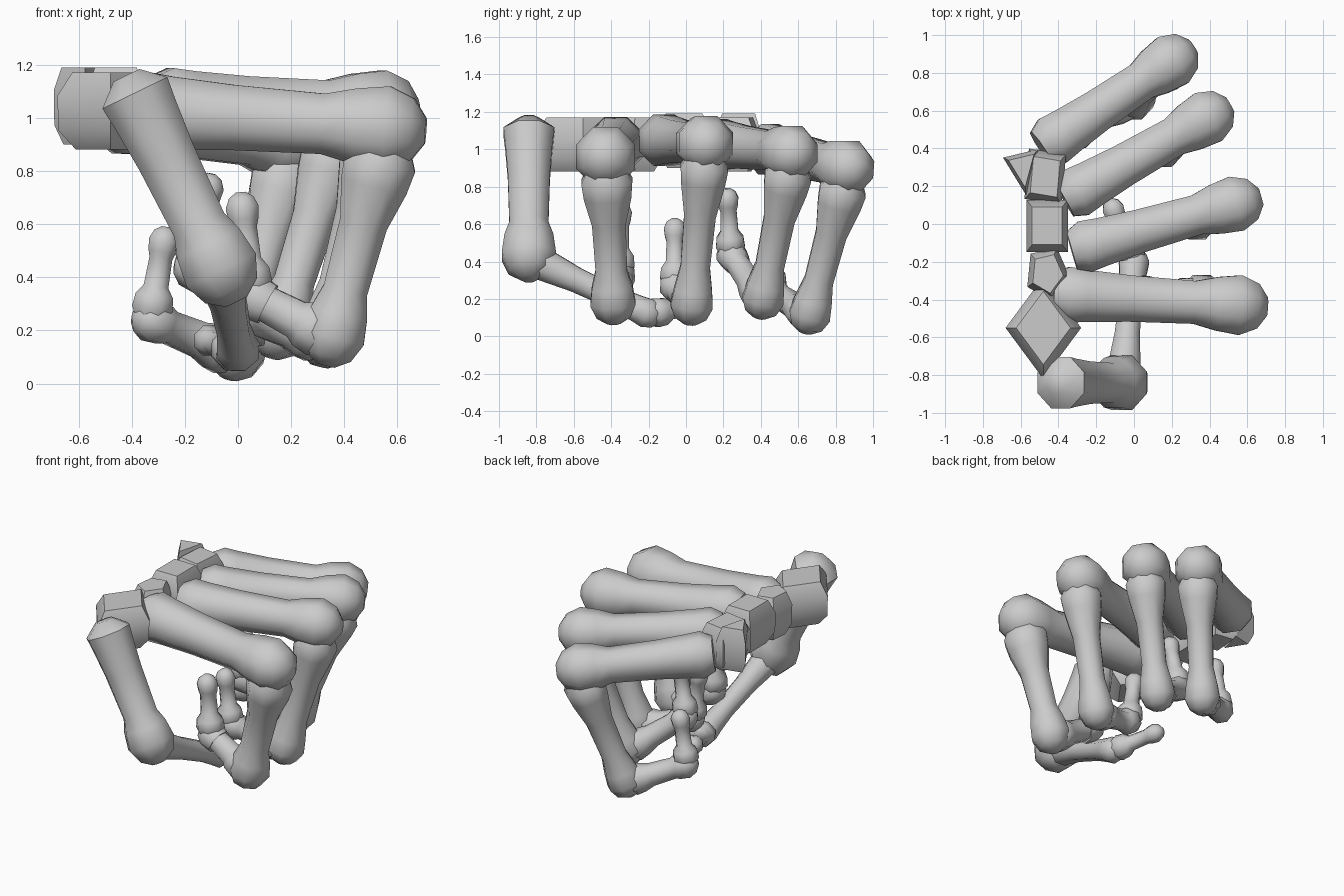
import bpy, bmesh, math
from mathutils import Vector

if "Cube" in bpy.data.objects:
    bpy.data.objects.remove(bpy.data.objects["Cube"])

SIDES = 8

def finish(name, bm, angle):
    bmesh.ops.recalc_face_normals(bm, faces=bm.faces)
    me = bpy.data.meshes.new(name)
    bm.to_mesh(me)
    bm.free()
    ob = bpy.data.objects.new(name, me)
    bpy.context.collection.objects.link(ob)
    bpy.ops.object.select_all(action='DESELECT')
    ob.select_set(True)
    bpy.context.view_layer.objects.active = ob
    bpy.ops.object.shade_smooth_by_angle(angle=math.radians(angle))

def bone(name, a, b, base, shaft, head, cap):
    """Lofted long bone from end a (cap = how flat its base is) to end b (rounded knuckle)."""
    d = b - a
    L = d.length
    d.normalize()
    side = d.cross(Vector((0, 0, 1)) if abs(d.z) < 0.75 else Vector((0, 1, 0))).normalized()
    up = side.cross(d)
    profile = [(0, base * cap), (base * .5, base), (base * 1.1, base * .93),
               (L * .36, shaft * 1.08), (L * .66, shaft),
               (L - head * 1.55, head * .9), (L - head * .85, head),
               (L - head * .3, head * .75), (L, head * .3)]
    bm = bmesh.new()
    rings = []
    for t, r in profile:
        rings.append([bm.verts.new(a + d * t + side * r * math.cos(q) + up * r * math.sin(q))
                      for q in (2 * math.pi * (i + .5) / SIDES for i in range(SIDES))])
    for r0, r1 in zip(rings, rings[1:]):
        for i in range(SIDES):
            j = (i + 1) % SIDES
            bm.faces.new((r0[i], r0[j], r1[j], r1[i]))
    bm.faces.new(rings[0])
    bm.faces.new(rings[-1])
    finish(name, bm, 50)

# Base, shaft and head radius of each kind of bone
KINDS = {"metacarpal": (.15, .115, .16), "proximal_phalanx": (.138, .085, .122),
         "middle_phalanx": (.1, .068, .088), "distal_phalanx": (.085, .048, .063)}

def finger(name, scale, cap, *joints):
    """Chain of bones through the joint centres; the last point is the fingertip."""
    joints = [Vector(j) for j in joints]
    kinds = list(KINDS)
    shapes = list(KINDS.values())
    if len(joints) == 4:                      # thumb has no middle phalanx
        kinds.remove("middle_phalanx")
        shapes.pop(1)
    last = len(kinds) - 1
    for i, kind in enumerate(kinds):
        base, shaft, head = (r * scale for r in shapes[i])
        a, b = joints[i], joints[i + 1]
        d = (b - a).normalized()
        gap = .06 if kind == "proximal_phalanx" and last == 3 else 0
        bone(f"{name}_{kind}", a + d * gap, b + d * (0 if i == last else head * .8),
             base, shaft, head, .72 if i else cap)

finger("index", 1.07, .75, (-.43, -.37, 1.03), (.57, -.43, .96), (.355, -.39, .17), (.05, -.36, .33), (.01, -.35, .72))
finger("middle", 1, .75, (-.33, -.14, 1.05), (.55, .11, 1.03), (.33, .03, .16), (-.01, -.06, .27), (-.06, -.06, .63))
finger("ring", .98, .75, (-.37, .13, 1.03), (.4, .57, .98), (.15, .41, .19), (-.17, .24, .44), (-.1, .22, .79))
finger("little", .98, .75, (-.49, .4, 1.01), (.21, .87, .9), (-.01, .66, .11), (-.33, .46, .24), (-.27, .46, .59))
finger("thumb", .98, .4, (-.42, -.84, 1.16), (-.06, -.84, .42), (0, -.2, .12), (-.13, .13, .17))

def carpal(name, x, y, rx, ry, sides, turn, low=.88):
    """Faceted wrist bone: polygon seen from above, narrower at top and bottom."""
    bm = bmesh.new()
    for t, s in ((0, .65), (.25, .98), (.7, 1), (1, .72)):
        for i in range(sides):
            q = math.radians(turn + 360 * i / sides)
            bm.verts.new((x + rx * s * math.cos(q), y + ry * s * math.sin(q), low + .29 * t))
    bmesh.ops.convex_hull(bm, input=bm.verts)
    finish(name, bm, 45)

# Wrist bones
carpal("trapezium", -.48, -.55, .2, .27, 4, 0)
carpal("trapezoid", -.46, -.26, .12, .15, 5, 65)
carpal("capitate", -.46, -.01, .155, .195, 4, 45, .9)
carpal("hamate", -.47, .25, .14, .19, 4, 38)
carpal("triquetrum", -.59, .3, .11, .15, 3, 40, .9)
